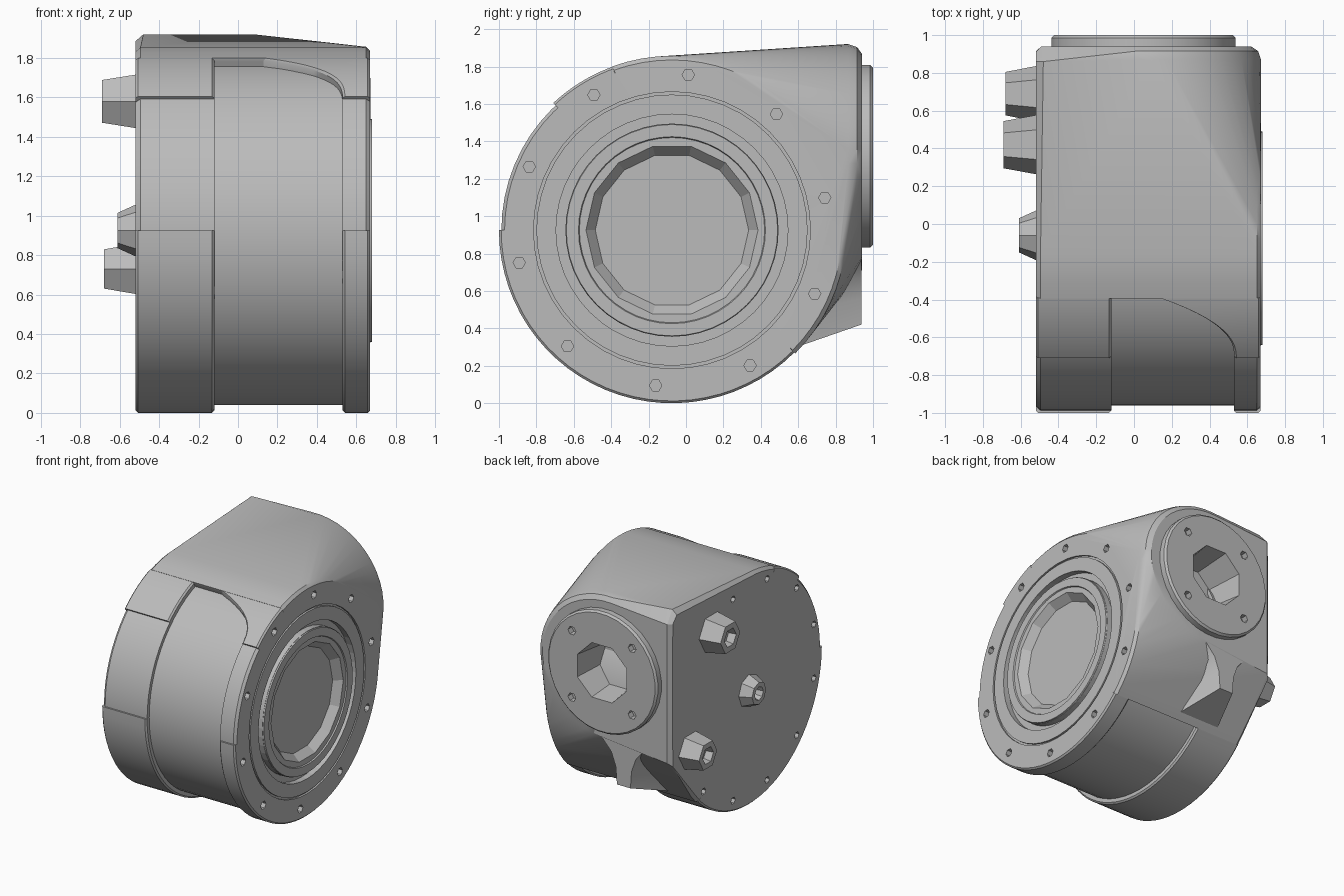
import bpy, bmesh
from math import sin, cos, pi, radians

if "Cube" in bpy.data.objects:
    bpy.data.objects.remove(bpy.data.objects["Cube"])

metal = bpy.data.materials.new("cast_grey")
GREY = (0.5, 0.5, 0.5, 1)
metal.diffuse_color = GREY
metal.use_nodes = True
metal.node_tree.nodes["Principled BSDF"].inputs["Base Color"].default_value = GREY

CY, CZ = -0.075, 0.925      # drum axis
PX, PZ = 0.05, 1.32         # rear port axis


def polar(r, deg, cy=CY, cz=CZ):
    a = radians(deg)
    return cy + r * cos(a), cz + r * sin(a)


def finish(name, bm, smooth=True):
    bmesh.ops.recalc_face_normals(bm, faces=bm.faces)
    me = bpy.data.meshes.new(name)
    bm.to_mesh(me)
    bm.free()
    ob = bpy.data.objects.new(name, me)
    bpy.context.collection.objects.link(ob)
    me.materials.append(metal)
    if smooth:
        bpy.ops.object.select_all(action='DESELECT')
        ob.select_set(True)
        bpy.context.view_layer.objects.active = ob
        bpy.ops.object.shade_smooth_by_angle(angle=radians(28))
    return ob


def add_loft(bm, rings, closed=False):
    """Skin a list of equal-length point loops; cap the ends or close the loop."""
    rows = [[bm.verts.new(p) for p in ring] for ring in rings]
    n = len(rows[0])
    pairs = list(zip(rows, rows[1:])) + ([(rows[-1], rows[0])] if closed else [])
    for a, b in pairs:
        for i in range(n):
            j = (i + 1) % n
            bm.faces.new((a[i], a[j], b[j], b[i]))
    if not closed:
        bm.faces.new(rows[0])
        bm.faces.new(rows[-1])


def x_ring(x, r, n, cy=CY, cz=CZ):
    return [(x, *polar(r, 360 * i / n, cy, cz)) for i in range(n)]


def y_ring(y, r, n):
    return [(PX + r * cos(2 * pi * i / n + pi / n), y, PZ + r * sin(2 * pi * i / n + pi / n))
            for i in range(n)]


def lathe_x(name, profile, n=64, closed=False):
    bm = bmesh.new()
    add_loft(bm, [x_ring(x, r, n) for x, r in profile], closed)
    return finish(name, bm)


def band(name, x0, x1, r0, r1, a0, a1, steps=28, corner=0):
    """Curved strip around part of the drum; corner flares its inner edge at a0."""
    bm = bmesh.new()
    c = 0.012
    rows = []
    for i in range(steps + 1):
        t = i / steps
        xa = x0 - corner * (1 - t) ** 2.5
        section = [(xa, r0), (xa, r1 - c), (xa + c, r1), (x1 - c, r1), (x1, r1 - c), (x1, r0)]
        rows.append([(x, *polar(r, a0 + (a1 - a0) * t)) for x, r in section])
    add_loft(bm, rows)
    return finish(name, bm)


def hull(name, points):
    bm = bmesh.new()
    for p in points:
        bm.verts.new(p)
    out = bmesh.ops.convex_hull(bm, input=bm.verts)
    junk = {g for g in out["geom_interior"] + out["geom_unused"]
            if isinstance(g, bmesh.types.BMVert)}
    bmesh.ops.delete(bm, geom=list(junk), context='VERTS')
    bmesh.ops.dissolve_limit(bm, angle_limit=0.01, verts=bm.verts, edges=bm.edges)
    return finish(name, bm)


def cut(target, cutter):
    mod = target.modifiers.new("cut", 'BOOLEAN')
    mod.operation = 'DIFFERENCE'
    mod.solver = 'EXACT'
    mod.object = cutter
    cutter.hide_render = True
    cutter.hide_viewport = True


# Drum core and its two end flanges
core = lathe_x("drum_core", [(-0.48, 0.885), (0.6, 0.885)])
left_flange = lathe_x("left_flange", [(-0.52, 0.89), (-0.495, 0.912), (-0.12, 0.912)])
right_flange = lathe_x("right_flange", [(0.53, 0.912), (0.65, 0.912), (0.67, 0.895)])

# Raised lower bands and the upper wraps of the housing
for side, x0, x1, corner in (("left", -0.52, -0.12, 0), ("right", 0.53, 0.67, 0.4)):
    band(side + "_lower_band", x0, x1, 0.87, 0.925, 180, 315)
    band(side + "_upper_wrap", x0, x1, 0.87, 0.93, 110, 133, 12, corner)

# Main housing, blended from the drum to the rear port
pts = []
for i in range(32):
    a = -45 + 155 * i / 31
    y, z = polar(0.932, a)
    yi, zi = polar(0.91, a)
    pts += [(-0.52, yi, zi), (-0.495, y, z), (0.65, y, z), (0.67, yi, zi)]
for y, r, left in ((0.87, 0.6, -0.52), (0.915, 0.585, -0.52), (0.94, 0.55, -0.49)):
    pts += [(max(left, PX + (x - PX) * 1.04), y, z) for x, y, z in y_ring(y, r, 48)]
pts += [(-0.48, 0.86, 1.92), (-0.52, 0.86, 1.885), (-0.49, 0.94, 1.83),
        (-0.52, 0.91, 1.83), (-0.52, 0.91, 0.68), (-0.49, 0.94, 0.71)]
housing = hull("main_housing", pts)

# Flared rib under the rear port: height, half width, root y and root z
bm = bmesh.new()
rib = []
for z, w, ry, rz in ((0.86, 0.3, 0.5, 0.8), (0.76, 0.19, 0.52, 0.72),
                     (0.67, 0.11, 0.55, 0.62), (0.56, 0.07, 0.6, 0.48),
                     (0.42, 0.06, 0.62, 0.31)):
    rib.append([(-0.1 - w, 0.937, z), (-0.1 + w, 0.937, z),
                (0.02 + w, ry, rz), (-0.22 - w, ry, rz)])
add_loft(bm, rib)
finish("rear_rib", bm)

# Rear port flange
bm = bmesh.new()
add_loft(bm, [y_ring(y, r, 32) for y, r in
              ((0.9, 0.49), (0.985, 0.49), (1.0, 0.475))])
port = finish("rear_port_flange", bm)

# Port bore and its bolt holes
bm = bmesh.new()
add_loft(bm, [y_ring(0.7, 0.2, 8), y_ring(1.1, 0.25, 8)])
bore = finish("port_bore_cutter", bm, False)
cut(housing, bore)
cut(port, bore)
bm = bmesh.new()
for k in range(4):
    a = radians(45 + 90 * k)
    hx, hz = PX + 0.38 * cos(a), PZ + 0.38 * sin(a)
    add_loft(bm, [[(hx + 0.035 * cos(t * pi / 3), y, hz + 0.035 * sin(t * pi / 3))
                   for t in range(6)] for y in (0.95, 1.05)])
cut(port, finish("port_bolt_cutter", bm, False))

# Ring grooves and central recess in the right face
bm = bmesh.new()
for r0, r1, x in ((0.725, 0.74, 0.655), (0.57, 0.62, 0.62)):
    add_loft(bm, [x_ring(x, r0, 48), x_ring(x, r1, 48),
                  x_ring(0.8, r1, 48), x_ring(0.8, r0, 48)], True)
add_loft(bm, [x_ring(0.61, 0.41, 14), x_ring(0.67, 0.46, 14), x_ring(0.8, 0.46, 14)])
# Bolt holes around the right face
for k in range(10):
    y, z = polar(0.835, 12 + 36 * k)
    add_loft(bm, [x_ring(x, 0.033, 6, y, z) for x in (0.62, 0.75)])
face_cutter = finish("right_face_cutter", bm, False)
for part in (right_flange, housing, core):
    cut(part, face_cutter)

# Thin raised lip between the grooves
lathe_x("right_face_lip", [(0.66, 0.57), (0.68, 0.565), (0.68, 0.5), (0.66, 0.49)],
        48, True)

# Bolt holes around the left plate
bm = bmesh.new()
for k in range(9):
    y, z = polar(0.84, 75 + 30 * k)
    add_loft(bm, [x_ring(x, 0.028, 6, y, z) for x in (-0.6, -0.48)])
plate_cutter = finish("left_plate_cutter", bm, False)
cut(left_flange, plate_cutter)
cut(housing, plate_cutter)

# Bosses on the left plate: centre spindle and two mounting lugs
for name, y, z, x, r0, r1, n in (("centre_boss", -0.06, 0.925, -0.61, 0.14, 0.09, 8),
                                 ("upper_lug", 0.42, 1.58, -0.69, 0.16, 0.125, 6),
                                 ("lower_lug", 0.69, 0.73, -0.68, 0.15, 0.115, 6)):
    bm = bmesh.new()
    add_loft(bm, [x_ring(-0.5, r0, n, y, z), x_ring(x, r1, n, y, z),
                  x_ring(x, r1 * 0.6, n, y, z), x_ring(x + 0.06, r1 * 0.5, n, y, z)])
    finish(name, bm, False)
